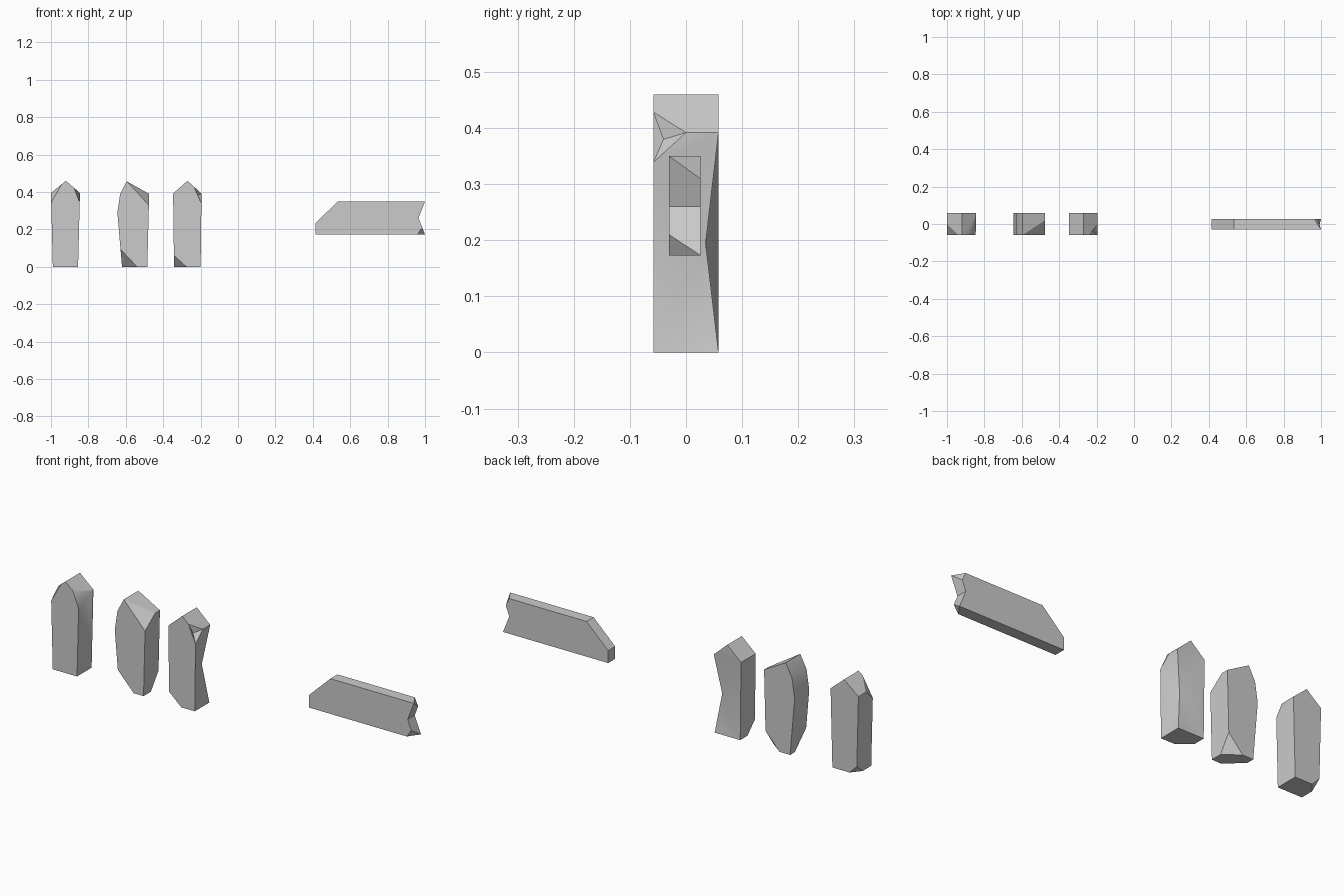
import bpy, bmesh
from mathutils import Vector

if "Cube" in bpy.data.objects:
    bpy.data.objects.remove(bpy.data.objects["Cube"])


def build(name, profile, y0, y1, cuts, dent=None, pull=None):
    """Extrude an x/z outline, slice off chipped corners, then dent it."""
    bm = bmesh.new()
    face = bm.faces.new([bm.verts.new((x, y0, z)) for x, z in profile])
    ext = bmesh.ops.extrude_face_region(bm, geom=[face])
    moved = [v for v in ext["geom"] if isinstance(v, bmesh.types.BMVert)]
    bmesh.ops.translate(bm, verts=moved, vec=(0, y1 - y0, 0))
    bmesh.ops.recalc_face_normals(bm, faces=bm.faces[:])
    xs, zs = zip(*profile)
    centre = Vector(((min(xs) + max(xs)) / 2, (y0 + y1) / 2, (min(zs) + max(zs)) / 2))

    # chipped corners: three points define each cutting plane
    for a, b, c in cuts:
        a, b, c = Vector(a), Vector(b), Vector(c)
        n = (b - a).cross(c - a).normalized()
        if n.dot(centre - a) > 0:
            n = -n
        bmesh.ops.bisect_plane(bm, geom=bm.verts[:] + bm.edges[:] + bm.faces[:],
                               dist=1e-4, plane_co=a, plane_no=n, clear_outer=True)
        rim = [e for e in bm.edges if e.is_boundary]
        bmesh.ops.holes_fill(bm, edges=rim, sides=0)

    # hollow pushed into the chip nearest the given point
    if dent:
        p = Vector(dent)
        f = min(bm.faces, key=lambda f: (f.calc_center_median() - p).length)
        hub = bmesh.ops.poke(bm, faces=[f])["verts"][0]
        hub.co = p

    # long edge knocked inwards at its middle
    if pull:
        p = Vector(pull)
        e = min(bm.edges, key=lambda e: ((e.verts[0].co + e.verts[1].co) / 2 - p).length)
        new = bmesh.ops.subdivide_edges(bm, edges=[e], cuts=1)["geom_inner"]
        next(v for v in new if isinstance(v, bmesh.types.BMVert)).co = p
        bmesh.ops.triangulate(bm, faces=[f for f in bm.faces if len(f.verts) > 4])

    bmesh.ops.recalc_face_normals(bm, faces=bm.faces[:])
    me = bpy.data.meshes.new(name)
    bm.to_mesh(me)
    bm.free()
    ob = bpy.data.objects.new(name, me)
    bpy.context.collection.objects.link(ob)
    return ob


D = 0.058  # half depth of a picket

# left picket: both front shoulders and the back left foot are chipped
build("picket_left",
      [(-0.99, 0), (-0.855, 0), (-0.845, 0.395), (-0.92, 0.46), (-1, 0.395)], -D, D,
      [((-0.94, -D, 0.445), (-0.998, -D, 0.345), (-1, 0, 0.395)),
       ((-0.88, -D, 0.43), (-0.847, -D, 0.345), (-0.845, 0.04, 0.395)),
       ((-0.99, D, 0.04), (-0.95, D, 0), (-0.99, 0.01, 0))])

# middle picket: bulged left side, chipped shoulder and two chipped feet
build("picket_middle",
      [(-0.62, 0), (-0.485, 0), (-0.475, 0.39), (-0.595, 0.457), (-0.63, 0.39), (-0.645, 0.29)],
      -D, D,
      [((-0.59, -D, 0.452), (-0.477, -D, 0.33), (-0.475, 0.02, 0.39)),
       ((-0.624, -D, 0.09), (-0.54, -D, 0), (-0.62, 0.02, 0)),
       ((-0.483, D, 0.085), (-0.56, D, 0), (-0.485, 0, 0))])

# right picket: hollow in the front shoulder, knocked-in back edge, chipped foot
build("picket_right",
      [(-0.342, 0), (-0.2, 0), (-0.195, 0.392), (-0.27, 0.46), (-0.347, 0.392)], -D, D,
      [((-0.235, -D, 0.428), (-0.196, -D, 0.34), (-0.195, 0, 0.392)),
       ((-0.342, -D, 0.06), (-0.275, -D, 0), (-0.342, 0, 0))],
      dent=(-0.222, -0.04, 0.38), pull=(-0.226, 0.035, 0.195))

# loose rail: slanted left end, notched and chipped right end
build("rail",
      [(0.415, 0.173), (1, 0.173), (0.965, 0.26), (1, 0.35), (0.535, 0.35), (0.415, 0.235)],
      -0.03, 0.026,
      [((1, -0.03, 0.35), (0.965, 0.026, 0.35), (0.984, 0.026, 0.31)),
       ((0.985, -0.03, 0.21), (1, 0.026, 0.173), (0.96, -0.03, 0.173))])

bpy.ops.object.select_all(action='DESELECT')
for ob in bpy.context.collection.objects:
    ob.select_set(True)
    bpy.context.view_layer.objects.active = ob
bpy.ops.object.shade_smooth_by_angle()
